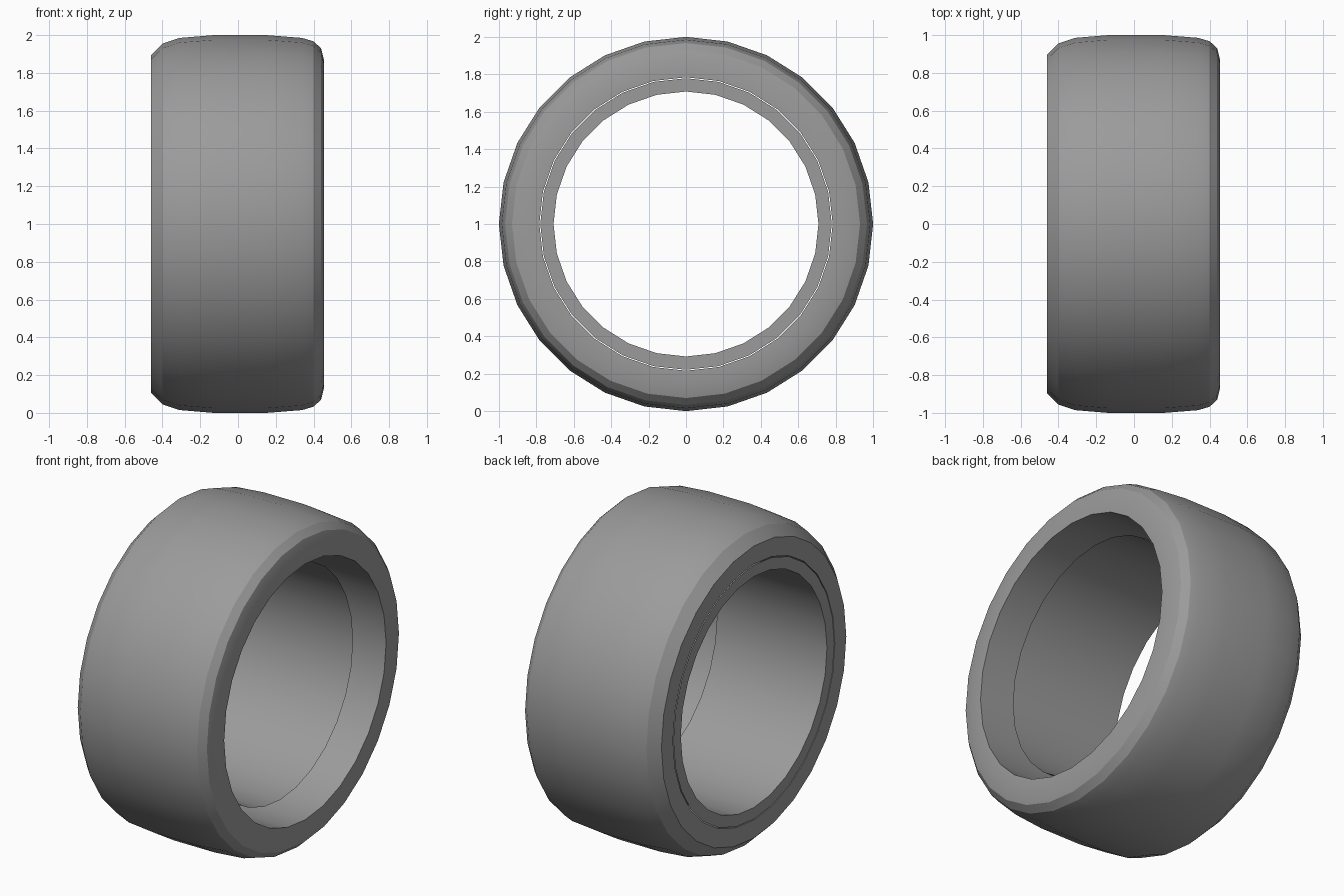
import bpy, bmesh, math

if "Cube" in bpy.data.objects:
    bpy.data.objects.remove(bpy.data.objects["Cube"])

SEGMENTS = 28

grey = bpy.data.materials.new("dark_grey")
grey.diffuse_color = (0.33, 0.33, 0.33, 1)
grey.use_nodes = True
grey.node_tree.nodes["Principled BSDF"].inputs["Base Color"].default_value = grey.diffuse_color


def ring(name, profile, closed=True):
    """Revolve an (x, radius) profile around the x axis."""
    bm = bmesh.new()
    loops = []
    for i in range(SEGMENTS):
        a = 2 * math.pi * i / SEGMENTS
        loops.append([bm.verts.new((x, r * math.sin(a), 1 + r * math.cos(a)))
                      for x, r in profile])
    n = len(profile)
    for i in range(SEGMENTS):
        p, q = loops[i], loops[(i + 1) % SEGMENTS]
        for j in range(n if closed else n - 1):
            k = (j + 1) % n
            bm.faces.new((p[j], q[j], q[k], p[k]))
    if closed:
        bmesh.ops.recalc_face_normals(bm, faces=bm.faces)
    mesh = bpy.data.meshes.new(name)
    bm.to_mesh(mesh)
    bm.free()
    mesh.materials.append(grey)
    obj = bpy.data.objects.new(name, mesh)
    bpy.context.collection.objects.link(obj)
    bpy.ops.object.select_all(action='DESELECT')
    obj.select_set(True)
    bpy.context.view_layer.objects.active = obj
    bpy.ops.object.shade_smooth_by_angle(angle=math.radians(20))
    return obj


# Tyre: rounded tread, soft outer shoulder, flat sidewalls
ring("tyre", [(-0.46, 0.784), (-0.46, 0.895), (-0.40, 0.955), (-0.31, 0.985),
              (-0.13, 1.0), (0.15, 1.0), (0.34, 0.985), (0.40, 0.967),
              (0.44, 0.93), (0.455, 0.87), (0.455, 0.784)])

# Rim barrel: open thin bore with a flat flange on the inner side
ring("rim_barrel", [(-0.46, 0.779), (-0.46, 0.708), (0.285, 0.708)], closed=False)
